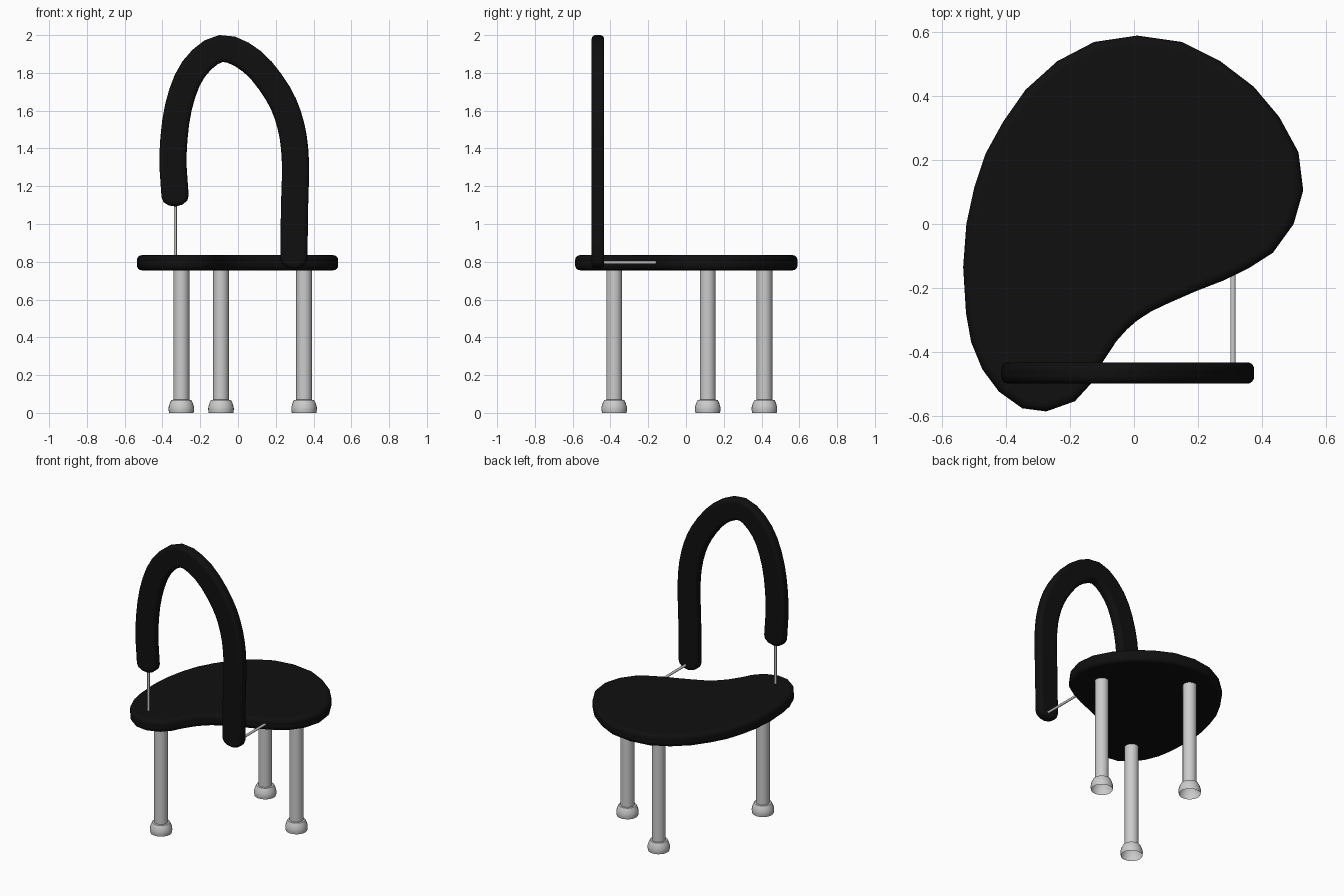
import bpy, bmesh, math
from mathutils import Vector

if "Cube" in bpy.data.objects:
    bpy.data.objects.remove(bpy.data.objects["Cube"])


def finish(name, bm, material=None):
    bmesh.ops.recalc_face_normals(bm, faces=bm.faces)
    mesh = bpy.data.meshes.new(name)
    bm.to_mesh(mesh)
    bm.free()
    obj = bpy.data.objects.new(name, mesh)
    bpy.context.collection.objects.link(obj)
    if material:
        mesh.materials.append(material)
    bpy.ops.object.select_all(action='DESELECT')
    obj.select_set(True)
    bpy.context.view_layer.objects.active = obj
    return obj


def cushion(name, outline, thickness_vec, radius, material):
    """Extrude a closed outline and round its rim."""
    bm = bmesh.new()
    face = bm.faces.new([bm.verts.new(p) for p in outline])
    ext = bmesh.ops.extrude_face_region(bm, geom=[face], use_keep_orig=True)
    moved = [g for g in ext['geom'] if isinstance(g, bmesh.types.BMVert)]
    bmesh.ops.translate(bm, verts=moved, vec=thickness_vec)
    obj = finish(name, bm, material)
    bpy.ops.object.shade_smooth_by_angle(angle=math.radians(40))
    bevel = obj.modifiers.new("rounded_rim", 'BEVEL')
    bevel.width = radius
    bevel.segments = 4
    bevel.limit_method = 'ANGLE'
    bevel.angle_limit = math.radians(60)
    return obj


def rod(name, start, end, radius, sides):
    start, end = Vector(start), Vector(end)
    axis = end - start
    bm = bmesh.new()
    bmesh.ops.create_cone(bm, cap_ends=True, segments=sides, radius1=radius,
                          radius2=radius, depth=axis.length)
    rot = Vector((0, 0, 1)).rotation_difference(axis).to_matrix()
    for v in bm.verts:
        v.co = rot @ v.co + (start + end) / 2
    finish(name, bm)
    bpy.ops.object.shade_smooth_by_angle(angle=math.radians(40))


def lathe(name, profile, centre, sides=24):
    bm = bmesh.new()
    verts = [bm.verts.new((r, 0, z)) for r, z in profile]
    edges = [bm.edges.new(pair) for pair in zip(verts, verts[1:])]
    bmesh.ops.spin(bm, geom=verts + edges, cent=(0, 0, 0), axis=(0, 0, 1),
                   angle=math.tau, steps=sides)
    bmesh.ops.remove_doubles(bm, verts=bm.verts, dist=0.0005)
    bmesh.ops.translate(bm, verts=bm.verts, vec=(*centre, 0))
    finish(name, bm)
    bpy.ops.object.shade_smooth_by_angle(angle=math.radians(40))


def smooth_path(pts, steps):
    """Catmull-Rom interpolation through the points."""
    p = [Vector(q) for q in pts]
    p = [2 * p[0] - p[1]] + p + [2 * p[-1] - p[-2]]
    out = []
    for a, b, c, d in zip(p, p[1:], p[2:], p[3:]):
        for i in range(steps):
            t = i / steps
            out.append(0.5 * (2 * b + (c - a) * t + (2 * a - 5 * b + 4 * c - d) * t * t
                              + (3 * b - a - 3 * c + d) * t ** 3))
    return out + [p[-2]]


black = bpy.data.materials.new("black_upholstery")
black.diffuse_color = (0.005, 0.005, 0.005, 1)
black.use_nodes = True
black.node_tree.nodes["Principled BSDF"].inputs["Base Color"].default_value = black.diffuse_color

# Kidney-shaped seat
seat_outline = [
    (0.01, 0.59), (0.15, 0.57), (0.27, 0.51), (0.375, 0.43), (0.455, 0.335),
    (0.515, 0.225), (0.53, 0.105), (0.50, 0), (0.435, -0.09), (0.36, -0.138),
    (0.28, -0.177), (0.195, -0.21), (0.11, -0.247), (0.055, -0.273), (0.01, -0.302),
    (-0.022, -0.33), (-0.055, -0.367), (-0.10, -0.435), (-0.13, -0.495),
    (-0.185, -0.555), (-0.275, -0.587), (-0.35, -0.577), (-0.423, -0.525),
    (-0.475, -0.455), (-0.51, -0.37), (-0.526, -0.28), (-0.535, -0.135),
    (-0.525, 0), (-0.50, 0.115), (-0.465, 0.22), (-0.41, 0.32), (-0.34, 0.42),
    (-0.24, 0.51), (-0.125, 0.57)]
cushion("seat", [(x, y, 0.755) for x, y in seat_outline], (0, 0, 0.08), 0.025, black)

# Hooked backrest: a padded band following an arch
path = smooth_path([(-0.333, 1.145), (-0.344, 1.37), (-0.315, 1.62), (-0.235, 1.82),
                    (-0.09, 1.929), (0.075, 1.86), (0.212, 1.69), (0.28, 1.52),
                    (0.304, 1.33), (0.299, 1.08), (0.296, 0.815)], 3)
half, cap = 0.072, 0.052
tangents = [(path[min(i + 1, len(path) - 1)] - path[max(i - 1, 0)]).normalized()
            for i in range(len(path))]
normals = [Vector((-t.y, t.x)) for t in tangents]


def end_cap(point, normal, outward):
    return [point + normal * half * math.cos(a) + outward * cap * math.sin(a)
            for a in (math.pi * k / 6 for k in range(1, 6))]


band = [p + n * half for p, n in zip(path, normals)]
band += end_cap(path[-1], normals[-1], tangents[-1])
band += [p - n * half for p, n in zip(reversed(path), reversed(normals))]
band += end_cap(path[0], -normals[0], -tangents[0])
cushion("backrest", [(p.x, -0.5, p.y) for p in band], (0, 0.067, 0), 0.022, black)

# Thin metal rods joining backrest and seat
rod("upright_rod", (-0.332, -0.467, 0.80), (-0.332, -0.467, 1.13), 0.008, 12)
rod("level_rod", (0.31, -0.46, 0.796), (0.31, -0.13, 0.796), 0.008, 12)

# Three legs with hollow cup feet
foot_profile = [(0.065, 0), (0.068, 0.018), (0.067, 0.032), (0.061, 0.052),
                (0.053, 0.068), (0.04, 0.07)]
legs = {"front": (-0.30, -0.38), "right": (0.35, 0.115), "rear": (-0.09, 0.415)}
for side, (x, y) in legs.items():
    rod(side + "_leg", (x, y, 0.065), (x, y, 0.76), 0.042, 24)
    lathe(side + "_foot", foot_profile, (x, y))
